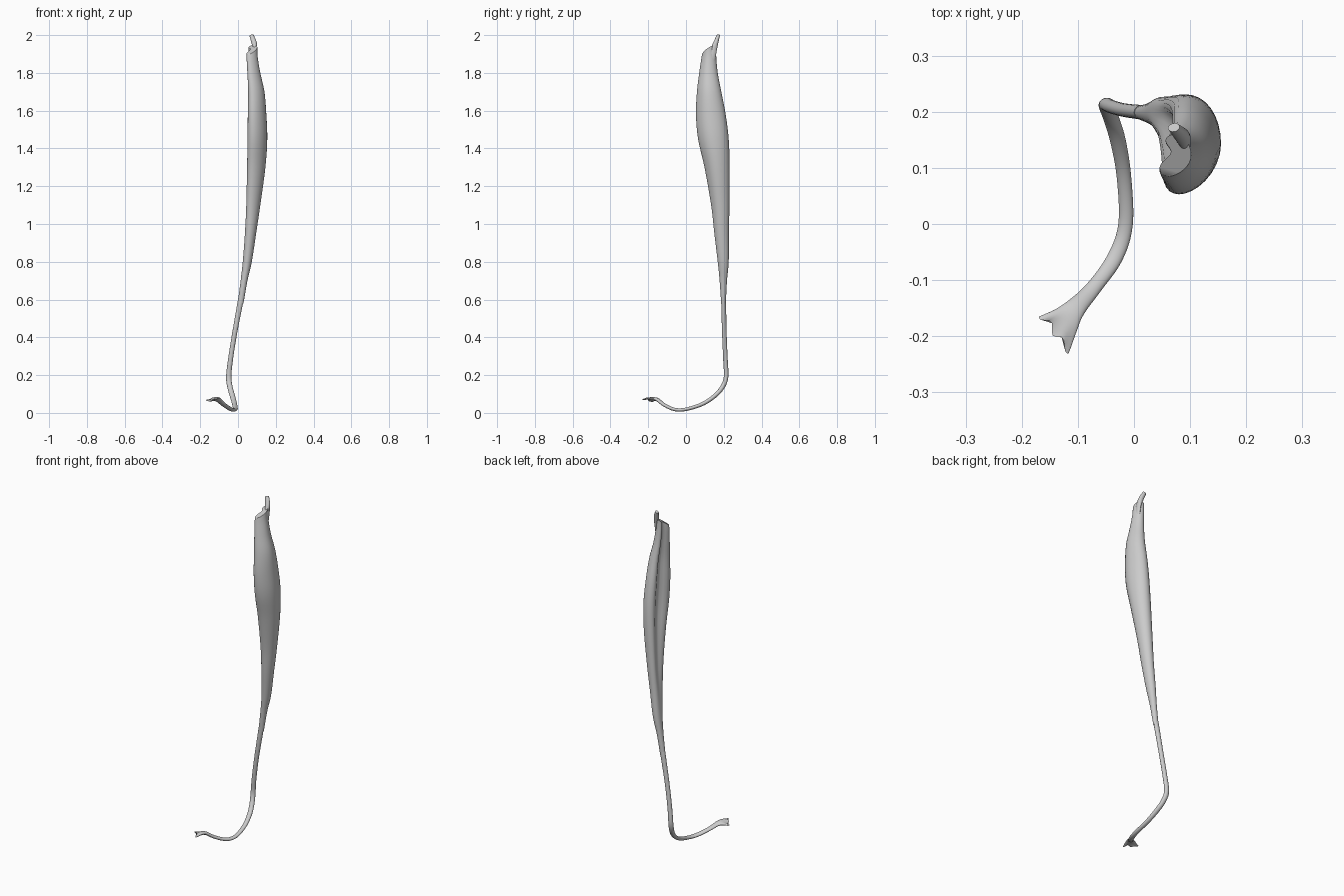
import bpy, bmesh, math
from mathutils import Vector

if "Cube" in bpy.data.objects:
    bpy.data.objects.remove(bpy.data.objects["Cube"])

SIDES = 32


def smooth_rows(rows, steps):
    """Catmull-Rom interpolation of every column of a table."""
    out = []
    for i in range(len(rows) - 1):
        a, b, c, d = (rows[max(0, i - 1)], rows[i], rows[i + 1],
                      rows[min(len(rows) - 1, i + 2)])
        for s in range(steps):
            t = s / steps
            out.append([0.5 * (2 * q + (r - p) * t + (2 * p - 5 * q + 4 * r - w) * t * t
                               + (3 * q - p - 3 * r + w) * t ** 3)
                        for p, q, r, w in zip(a, b, c, d)])
    out.append(list(rows[-1]))
    return out


def loft(name, rings):
    bm = bmesh.new()
    loops = [[bm.verts.new(p) for p in ring] for ring in rings]
    for a, b in zip(loops, loops[1:]):
        for i in range(SIDES):
            j = (i + 1) % SIDES
            bm.faces.new((a[i], a[j], b[j], b[i]))
    bm.faces.new(loops[0])
    bm.faces.new(loops[-1])
    bmesh.ops.recalc_face_normals(bm, faces=bm.faces)
    me = bpy.data.meshes.new(name)
    bm.to_mesh(me)
    bm.free()
    ob = bpy.data.objects.new(name, me)
    bpy.context.collection.objects.link(ob)
    bpy.ops.object.select_all(action='DESELECT')
    ob.select_set(True)
    bpy.context.view_layer.objects.active = ob
    bpy.ops.object.shade_smooth_by_angle(angle=math.radians(50))
    return ob


def belly_ring(z, x0, x1, y0, y1, groove, tilt):
    """Bean-shaped section, hollowed on its inner (-x) side."""
    cx, cy, rx, ry = (x0 + x1) / 2, (y0 + y1) / 2, (x1 - x0) / 2, (y1 - y0) / 2
    pts = []
    for i in range(SIDES):
        a = 2 * math.pi * i / SIDES
        u, v = math.cos(a), math.sin(a)
        if u < 0:
            u += groove * 2 * math.exp(-((v - 0.15) / 0.45) ** 2)
        u -= groove * 0.9 * max(0, -v) ** 2      # front edge leans inward
        u = max(u, -1)
        pts.append(Vector((cx + rx * u, cy + ry * v, z + tilt * (v + 0.5 * u))))
    return pts


def tube_rings(rows, forks=0.0):
    """Elliptic sections carried along a path; the end may be forked."""
    rings, u = [], Vector((1, 0, 0))
    P = [Vector(r[:3]) for r in rows]
    for k, r in enumerate(rows):
        t = (P[min(k + 1, len(P) - 1)] - P[max(k - 1, 0)]).normalized()
        u = (u - t * u.dot(t)).normalized()
        v = t.cross(u)
        fray = max(0, 1 - (len(rows) - 1 - k) / 4) * forks
        ring = []
        for i in range(SIDES):
            a = 2 * math.pi * i / SIDES
            c, s = math.cos(a), math.sin(a)
            ring.append(P[k] + u * r[3] * c + v * r[4] * s
                        + t * fray * (math.cos(c * 7) * 0.6 + c * 0.9)
                        + v * fray * 0.4 * math.sin(c * 5))
        rings.append(ring)
    return rings


# Muscle belly: z, x min, x max, y min, y max, groove, rim tilt
belly = [
    (1.925, .042, .102, .085, .160, .40, .022),
    (1.88, .042, .104, .080, .160, .40, .010),
    (1.80, .045, .118, .070, .168, .40, 0),
    (1.70, .048, .140, .058, .187, .38, 0),
    (1.58, .045, .150, .053, .210, .36, 0),
    (1.45, .043, .155, .064, .226, .34, 0),
    (1.30, .041, .145, .098, .231, .30, 0),
    (1.10, .038, .118, .133, .230, .22, 0),
    (0.95, .033, .096, .150, .227, .10, 0),
    (0.80, .024, .073, .168, .226, .03, 0),
    (0.70, .014, .050, .178, .217, 0, 0),
    (0.58, -.002, .029, .186, .211, 0, 0),
]
loft("muscle_belly", [belly_ring(*r) for r in smooth_rows(belly, 5)])

# Long tendon hooking under and spreading into a forked end: x, y, z, half widths
tendon = [
    (.015, .199, .60, .015, .013),
    (-.018, .203, .42, .013, .012),
    (-.040, .209, .28, .013, .012),
    (-.049, .212, .19, .014, .012),
    (-.042, .192, .135, .014, .012),
    (-.029, .150, .088, .014, .011),
    (-.018, .085, .046, .013, .010),
    (-.015, .000, .019, .013, .009),
    (-.034, -.060, .018, .014, .009),
    (-.073, -.115, .042, .014, .009),
    (-.110, -.156, .072, .021, .009),
    (-.140, -.194, .070, .041, .006),
]
loft("tendon", tube_rings(smooth_rows(tendon, 6), forks=0.011))

# Thin flap rising from the back of the upper rim
flap = [
    (.090, .135, 1.86, .010, .018),
    (.091, .146, 1.92, .010, .017),
    (.085, .158, 1.96, .014, .013),
    (.071, .172, 2.00, .011, .008),
]
loft("upper_flap", tube_rings(smooth_rows(flap, 5)))
